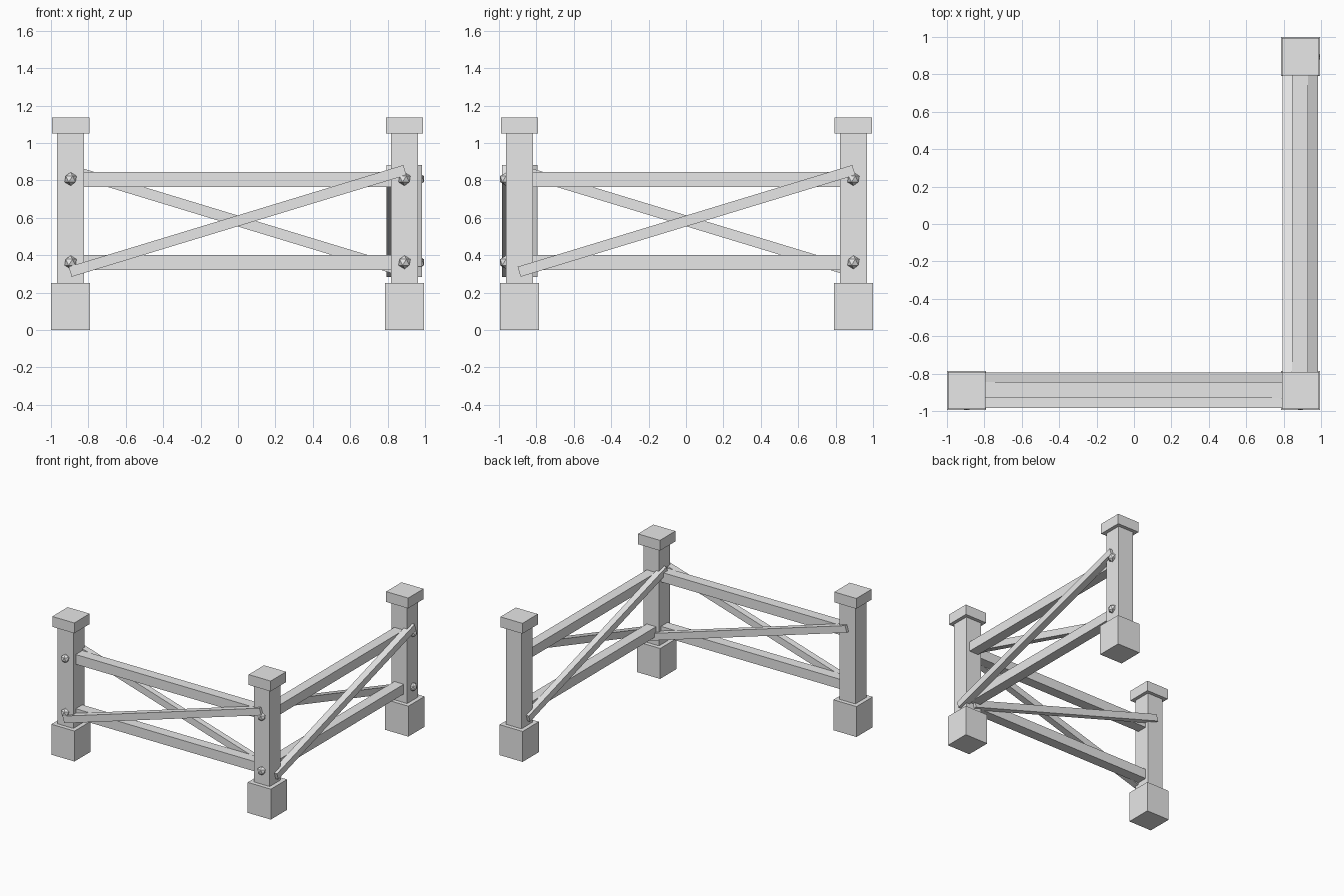
import bpy, bmesh, math
from mathutils import Matrix

cube = bpy.data.objects.get("Cube")
if cube:
    bpy.data.objects.remove(cube, do_unlink=True)

grey = bpy.data.materials.new("light_grey")
grey.use_nodes = True
grey.diffuse_color = (0.8, 0.8, 0.8, 1)
grey.node_tree.nodes["Principled BSDF"].inputs["Base Color"].default_value = (0.8, 0.8, 0.8, 1)


def finish(name, bm, matrix):
    bm.transform(matrix)
    mesh = bpy.data.meshes.new(name)
    bm.to_mesh(mesh)
    bm.free()
    mesh.materials.append(grey)
    bpy.context.collection.objects.link(bpy.data.objects.new(name, mesh))


def box(name, size, centre, matrix=Matrix(), tilt=0):
    bm = bmesh.new()
    bmesh.ops.create_cube(bm, size=1)
    bm.transform(Matrix.Diagonal((*size, 1)))
    turn = Matrix.Rotation(tilt, 4, "Y")
    finish(name, bm, matrix @ Matrix.Translation(centre) @ turn)


def bolt(name, centre, matrix):
    bm = bmesh.new()
    bmesh.ops.create_icosphere(bm, subdivisions=1, radius=0.036)
    finish(name, bm, matrix @ Matrix.Translation(centre))


# Posts: base block, shaft and cap
posts = {"left": (-0.895, -0.89), "corner": (0.89, -0.89), "back": (0.89, 0.895)}
for name, (x, y) in posts.items():
    box(name + "_post_base", (0.21, 0.21, 0.25), (x, y, 0.125))
    box(name + "_post_shaft", (0.143, 0.143, 0.82), (x, y, 0.65))
    box(name + "_post_cap", (0.2, 0.2, 0.085), (x, y, 1.0925))


# One fence run: two rails, crossed braces, and bolts on the chosen posts
def fence_run(name, matrix, bolt_ends):
    for level, z in (("lower", 0.36), ("upper", 0.805)):
        box(f"{name}_{level}_rail", (1.78, 0.085, 0.08), (0, -0.8875, z), matrix)
        for end in bolt_ends:
            bolt(f"{name}_{level}_bolt", (end * 0.8925, -0.963, z + 0.002), matrix)
    tilt = math.radians(16.9)
    box(name + "_outer_brace", (1.87, 0.055, 0.056), (0, -0.9575, 0.583), matrix, -tilt)
    box(name + "_inner_brace", (1.87, 0.05, 0.056), (0, -0.82, 0.583), matrix, tilt)


fence_run("front", Matrix.Translation((-0.0025, 0, 0)), (-1, 1))
fence_run("side", Matrix.Translation((0, 0.0025, 0)) @ Matrix.Rotation(math.pi / 2, 4, "Z"), (1,))
